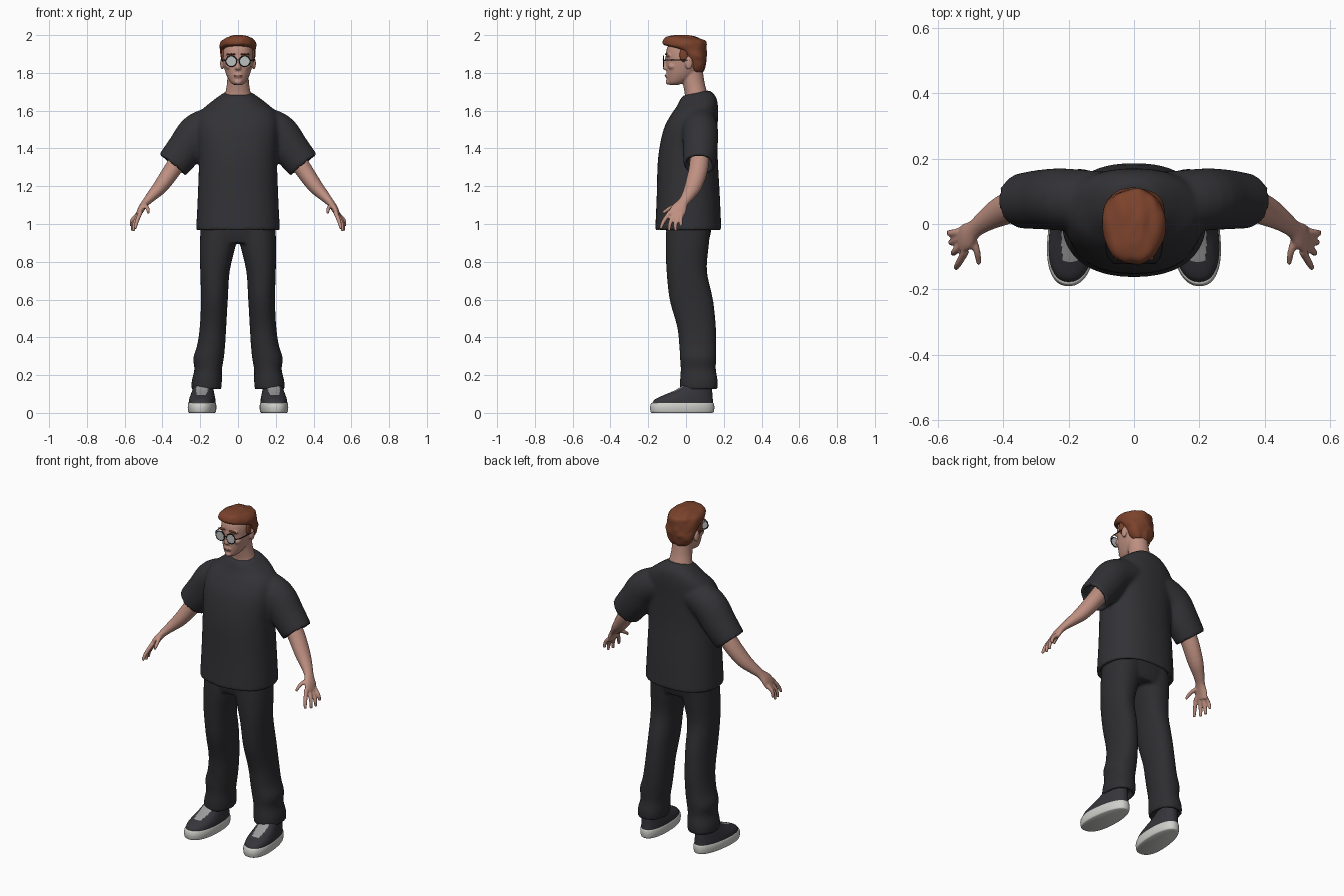
import bpy, bmesh, math
from mathutils import Vector, Matrix, noise

if "Cube" in bpy.data.objects:
    bpy.data.objects.remove(bpy.data.objects["Cube"])


def material(name, r, g, b):
    m = bpy.data.materials.new(name)
    m.use_nodes = True
    m.diffuse_color = (r, g, b, 1)
    node = m.node_tree.nodes["Principled BSDF"]
    node.inputs["Base Color"].default_value = (r, g, b, 1)
    node.inputs["Roughness"].default_value = 0.8
    return m


SKIN = material("skin", 0.52, 0.28, 0.22)
LIPS = material("lips", 0.36, 0.15, 0.13)
HAIR = material("auburn hair", 0.2, 0.055, 0.025)
SHIRT = material("charcoal shirt", 0.032, 0.032, 0.037)
PANTS = material("black trousers", 0.027, 0.027, 0.031)
SHOE = material("dark shoe", 0.035, 0.035, 0.043)
SOLE = material("white sole", 0.62, 0.62, 0.59)
LACE = material("grey laces", 0.33, 0.33, 0.33)
FRAME = material("black frame", 0.015, 0.015, 0.015)
LENS = material("silver lens", 0.5, 0.53, 0.51)


def spline(stations, steps):
    """Smooth curve through stations (x, y, z, radius_u, radius_v, tilt)."""
    p = [tuple(s) + (0,) * (6 - len(s)) for s in stations]
    out = []
    for i in range(len(p) - 1):
        a, b, c, d = p[max(i - 1, 0)], p[i], p[i + 1], p[min(i + 2, len(p) - 1)]
        for k in range(steps):
            t = k / steps
            out.append([0.5 * (2 * B + (C - A) * t + (2 * A - 5 * B + 4 * C - D) * t * t
                               + (3 * B - A - 3 * C + D) * t ** 3)
                        for A, B, C, D in zip(a, b, c, d)])
    return out + [list(p[-1])]


def loft(bm, stations, side=1, level=True, steps=4, seg=32, power=2, wall=0, shear=0, egg=0):
    """Skin elliptical rings; level rings lie flat, others follow the path."""
    pts = spline(stations, steps)
    rings = []
    for i, (x, y, z, ru, rv, tilt) in enumerate(pts):
        c = Vector((x, y, z))
        u, v = Vector((1, 0, 0)), Vector((0, 1, tilt))
        if not level:
            t = Vector(pts[min(i + 1, len(pts) - 1)][:3]) - Vector(pts[max(i - 1, 0)][:3])
            t.normalize()
            u = Vector((0, 1, 0))
            u = (u - t * u.dot(t)).normalized()
            v = t.cross(u)
        ring = []
        for k in range(seg):
            a = math.tau * k / seg
            cu, sv = math.cos(a), math.sin(a)
            cu = math.copysign(abs(cu) ** (2 / power), cu)
            sv = math.copysign(abs(sv) ** (2 / power), sv)
            ring.append(c + u * ru * cu * (1 - egg * sv) + v * rv * sv)
        rings.append((c, ring))
    if wall:
        # hollow opening at the first ring
        def inner(j):
            c, ring = rings[j]
            return c, [c + (q - c) * (1 - wall) for q in ring]
        rings = [inner(3), inner(0)] + rings
    verts = [[bm.verts.new(((q.x + shear * q.y) * side, q.y, q.z)) for q in r] for _, r in rings]
    for lo, hi in zip(verts, verts[1:]):
        for k in range(seg):
            n = (k + 1) % seg
            bm.faces.new((lo[k], lo[n], hi[n], hi[k]))
    bm.faces.new(verts[0][::-1])
    bm.faces.new(verts[-1])


def ball(bm, loc, size):
    bmesh.ops.create_uvsphere(bm, u_segments=20, v_segments=12, radius=1,
                              matrix=Matrix.Translation(loc) @ Matrix.Diagonal((*size, 1)))


def finish(name, bm, *mats, voxel=0, smooth=6, rule=None):
    bmesh.ops.recalc_face_normals(bm, faces=bm.faces)
    for f in bm.faces:
        f.smooth = True
        if rule and rule(f.calc_center_median(), f.normal):
            f.material_index = 1
    me = bpy.data.meshes.new(name)
    bm.to_mesh(me)
    bm.free()
    ob = bpy.data.objects.new(name, me)
    bpy.context.collection.objects.link(ob)
    for m in mats:
        me.materials.append(m)
    if voxel:
        r = ob.modifiers.new("fuse", "REMESH")
        r.mode, r.voxel_size, r.use_smooth_shade = "VOXEL", voxel, True
        s = ob.modifiers.new("soften", "SMOOTH")
        s.factor, s.iterations = 0.5, smooth
    return ob


# Loose shirt: body and wide sleeves fused together
bm = bmesh.new()
loft(bm, [(0, .012, .965, .222, .175), (0, .012, 1.15, .213, .167), (0, .01, 1.35, .207, .158),
          (0, .024, 1.5, .215, .143), (0, .045, 1.59, .2, .125, .1), (0, .057, 1.645, .14, .105, .2),
          (0, .055, 1.685, .085, .08, .2), (0, .055, 1.695, .07, .065, .2)],
     power=2.3, seg=48, wall=.1)
for s in (1, -1):
    loft(bm, [(.348, .07, 1.312, .084, .09), (.277, .075, 1.4, .092, .098),
              (.21, .075, 1.49, .095, .1), (.1, .07, 1.54, .09, .09)], s, level=False, wall=.24)
finish("shirt", bm, SHIRT, voxel=.01, smooth=8)

# Trousers: two legs with creased cuffs and a pelvis
bm = bmesh.new()
for s in (1, -1):
    loft(bm, [(.168, .068, .125, .079, .1), (.165, .068, .17, .08, .1), (.158, .065, .23, .073, .093),
              (.156, .064, .29, .081, .096), (.142, .062, .36, .074, .098), (.132, .055, .46, .07, .103),
              (.125, .028, .6, .071, .115), (.122, .004, .75, .078, .107),
              (.108, .006, .88, .094, .114), (.098, .014, .99, .1, .118)],
         s, wall=.2, power=2.2)
loft(bm, [(0, .012, .9, .19, .105), (0, .014, .97, .198, .12), (0, .014, 1.06, .195, .12)], power=2.4)
finish("trousers", bm, PANTS, voxel=.009, smooth=6)

# Shoes: upper with a laced front, on a thick sole
for s, label in ((1, "left"), (-1, "right")):
    bm = bmesh.new()
    loft(bm, [(.187, -.018, .04, .07, .164), (.187, -.012, .07, .068, .154), (.187, .012, .095, .062, .128),
              (.187, .04, .12, .055, .098), (.187, .062, .15, .047, .072), (.187, .062, .165, .035, .055)],
         s, steps=6, seg=80, power=2.3, shear=-.07, egg=.1)

    def laced(c, n, s=s):
        off = abs(c.x * s - .187 + .07 * c.y)
        return -.115 < c.y < 0 and c.z > .08 and off < .032 + .12 * min(0, c.y + .04)
    finish(label + "_shoe_upper", bm, SHOE, LACE, rule=laced)
    bm = bmesh.new()
    loft(bm, [(.187, -.02, 0, .066, .16), (.187, -.02, .006, .071, .167), (.187, -.02, .03, .074, .17),
              (.187, -.019, .05, .071, .166), (.187, -.019, .054, .066, .16)],
         s, seg=64, power=2.3, shear=-.07, egg=.1)
    finish(label + "_shoe_sole", bm, SOLE)

# Arms with hands
for s, label in ((1, "left"), (-1, "right")):
    bm = bmesh.new()
    loft(bm, [(.25, .075, 1.43, .05, .05), (.335, .068, 1.305, .051, .047), (.405, .04, 1.205, .046, .04),
              (.455, .01, 1.15, .034, .029), (.487, -.015, 1.115, .029, .021),
              (.512, -.038, 1.08, .042, .018), (.528, -.052, 1.045, .043, .014)], s, level=False)
    fingers = [((.515, -.083, 1.065), (.535, -.118, 1.015), (.545, -.135, .975)),
               ((.525, -.064, 1.05), (.548, -.084, 1.005), (.553, -.09, .962)),
               ((.532, -.044, 1.045), (.556, -.055, 1.0), (.56, -.055, .964)),
               ((.532, -.024, 1.05), (.56, -.028, 1.02), (.566, -.026, .987)),
               ((.495, -.04, 1.1), (.48, -.085, 1.085), (.474, -.122, 1.058))]
    for joints in fingers:
        loft(bm, [(*j, r, r) for j, r in zip(joints, (.0125, .011, .008))], s, level=False, seg=12)
    finish(label + "_arm", bm, SKIN, voxel=.005, smooth=4)

# Head, neck, ears and facial forms
bm = bmesh.new()
loft(bm, [(0, .058, 1.63, .085, .065), (0, .053, 1.69, .068, .06), (0, .04, 1.75, .058, .058),
          (0, .03, 1.82, .056, .058)])
loft(bm, [(0, -.066, 1.736, .02, .022), (0, -.05, 1.75, .04, .047), (0, -.026, 1.785, .06, .076),
          (0, -.01, 1.825, .073, .094), (0, 0, 1.87, .081, .105), (0, 0, 1.92, .08, .104),
          (0, 0, 1.96, .066, .085), (0, 0, 1.98, .04, .05)], power=2.15)
loft(bm, [(0, -.1, 1.815, .016, .012), (0, -.107, 1.826, .016, .018), (0, -.104, 1.85, .009, .013),
          (0, -.1, 1.885, .008, .01)], seg=16)
ball(bm, (0, -.096, 1.752), (.02, .012, .014))
ball(bm, (0, -.098, 1.785), (.024, .013, .014))
for s in (1, -1):
    ball(bm, (s * .084, .015, 1.85), (.011, .02, .032))
    ball(bm, (s * .034, -.093, 1.893), (.03, .013, .009))
    ball(bm, (s * .045, -.07, 1.835), (.022, .025, .018))
finish("head", bm, SKIN, voxel=.005, smooth=4)

bm = bmesh.new()
ball(bm, (0, -.108, 1.785), (.022, .005, .005))
finish("mouth", bm, LIPS)

# Hair: full cap rising to a swept front, with sideburns and brows
bm = bmesh.new()
loft(bm, [(0, .06, 1.805, .05, .03), (0, .058, 1.825, .07, .042), (0, .052, 1.87, .086, .057, -.1),
          (0, .03, 1.905, .093, .08, -.25), (0, -.002, 1.94, .096, .109, -.05),
          (0, -.01, 1.965, .09, .113, .02), (0, -.015, 1.986, .068, .092, -.05),
          (0, -.015, 1.997, .035, .05, -.03), (0, -.015, 2, .008, .012)], seg=56, steps=5, power=2.2)
for v in bm.verts:
    c = Vector((0, 0, 1.9))
    d = v.co - c
    v.co = c + d * (1 + .05 * noise.noise(Vector((v.co.x * 30, v.co.y * 14, v.co.z * 30))))
    v.co.z = min(v.co.z, 2)
for s in (1, -1):
    ball(bm, (s * .079, -.012, 1.895), (.01, .022, .038))
    ball(bm, (s * .036, -.104, 1.899), (.024, .008, .005))
finish("hair", bm, HAIR)

# Round spectacles
front = Matrix.Rotation(math.pi / 2, 4, "X")
for s, label in ((1, "left"), (-1, "right")):
    bm = bmesh.new()
    bmesh.ops.create_cone(bm, cap_ends=True, segments=32, radius1=.027, radius2=.027, depth=.004,
                          matrix=Matrix.Translation((s * .036, -.119, 1.862)) @ front)
    lens = finish(label + "_lens", bm, LENS)
    for p in lens.data.polygons:
        p.use_smooth = False
bm = bmesh.new()
for s in (1, -1):
    hoop = [(s * (.036 + .028 * math.cos(a)), -.119, 1.862 + .028 * math.sin(a))
            for a in (math.tau * k / 32 for k in range(32))]
    for p in hoop:
        ball(bm, p, (.0035, .003, .0035))
    loft(bm, [(.064, -.118, 1.866, .002, .003), (.082, -.095, 1.868, .002, .003),
              (.088, -.03, 1.868, .002, .003), (.09, .02, 1.866, .002, .003)], s, level=False, seg=8)
loft(bm, [(-.01, -.12, 1.866, .002, .002), (0, -.122, 1.87, .002, .002), (.01, -.12, 1.866, .002, .002)],
     level=False, seg=8)
finish("spectacle_frame", bm, FRAME)
